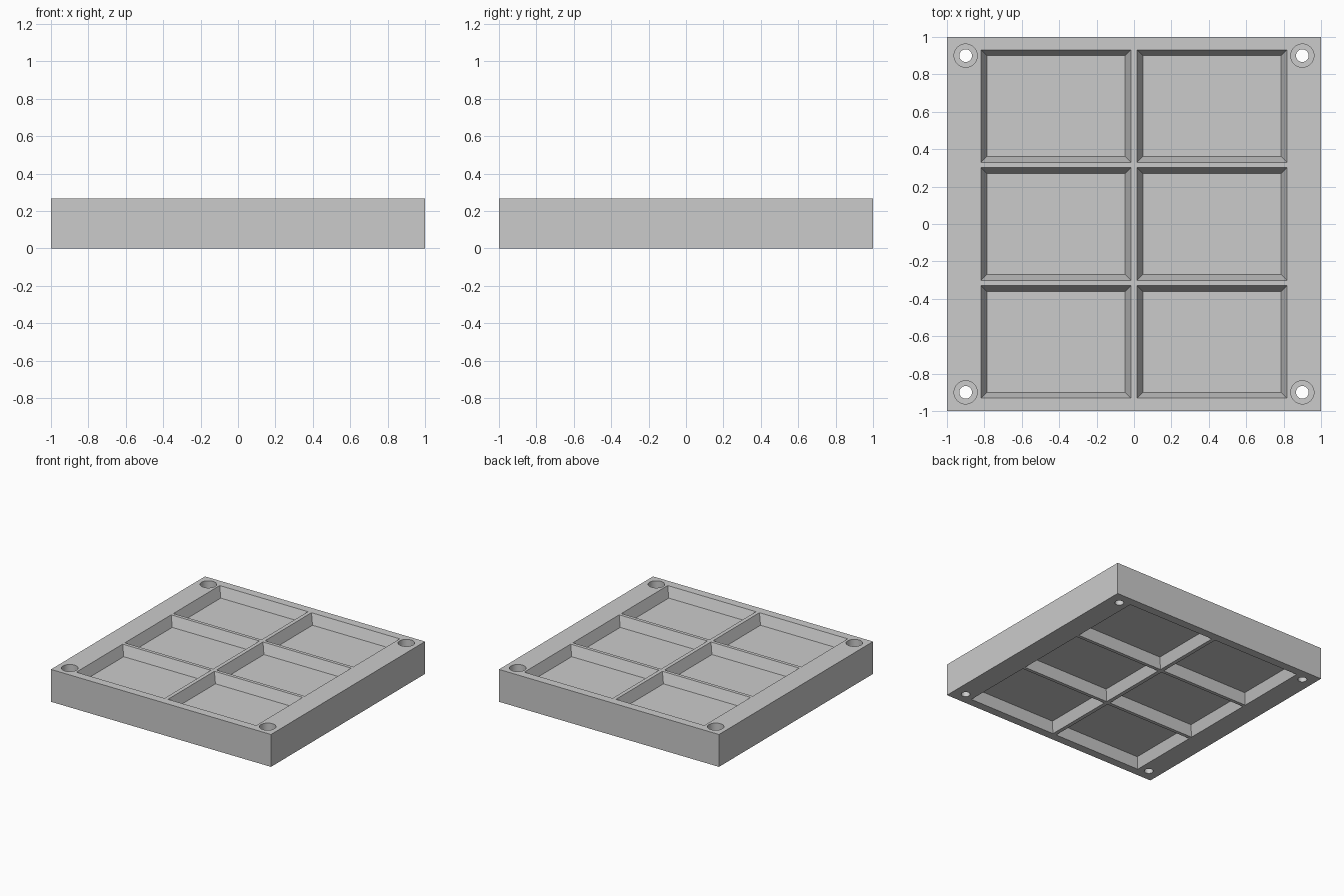
import bpy, bmesh, math
from mathutils import Matrix

if "Cube" in bpy.data.objects:
    bpy.data.objects.remove(bpy.data.objects["Cube"], do_unlink=True)

HEIGHT = 0.266
POCKET_X, POCKET_Y, DEPTH, TAPER = 0.802, 0.602, 0.083, 0.031
EXTRA = 0.05          # how far cutters reach past the surface
HOLE_R, BORE_R, BORE_DEPTH = 0.034, 0.062, 0.1

grey = bpy.data.materials.new("plain grey")
grey.use_nodes = True
grey.diffuse_color = (0.6, 0.6, 0.6, 1)
grey.node_tree.nodes["Principled BSDF"].inputs["Base Color"].default_value = grey.diffuse_color


def make_object(name, bm):
    bmesh.ops.recalc_face_normals(bm, faces=bm.faces)
    mesh = bpy.data.meshes.new(name)
    bm.to_mesh(mesh)
    bm.free()
    mesh.materials.append(grey)
    obj = bpy.data.objects.new(name, mesh)
    bpy.context.collection.objects.link(obj)
    return obj


def add_loft(bm, rings):
    """Join rings of points into a closed solid."""
    loops = [[bm.verts.new(p) for p in ring] for ring in rings]
    n = len(loops[0])
    for a, b in zip(loops, loops[1:]):
        for i in range(n):
            j = (i + 1) % n
            bm.faces.new((a[i], a[j], b[j], b[i]))
    bm.faces.new(loops[0])
    bm.faces.new(loops[-1])


def rect(cx, cy, w, d, z):
    return [(cx + sx * w / 2, cy + sy * d / 2, z)
            for sx, sy in ((-1, -1), (1, -1), (1, 1), (-1, 1))]


def circle(cx, cy, r, z, n=40):
    return [(cx + r * math.cos(math.tau * i / n), cy + r * math.sin(math.tau * i / n), z)
            for i in range(n)]


# Square slab
bm = bmesh.new()
bmesh.ops.create_cube(bm, size=1, matrix=Matrix.Translation((0, 0, HEIGHT / 2))
                      @ Matrix.Diagonal((2, 2, HEIGHT, 1)))
panel = make_object("panel", bm)

# Tapered pockets, three by two, on the top and on the underside
bm = bmesh.new()
flare = 2 * TAPER * EXTRA / DEPTH
for cx in (-0.417, 0.417):
    for cy in (-0.63, 0, 0.63):
        for surface, out in ((HEIGHT, 1), (0, -1)):
            add_loft(bm, [
                rect(cx, cy, POCKET_X + flare, POCKET_Y + flare, surface + out * EXTRA),
                rect(cx, cy, POCKET_X - 2 * TAPER, POCKET_Y - 2 * TAPER, surface - out * DEPTH)])
# Neighbouring flared cutters overlap only outside the slab
pocket_cutter = make_object("pocket_cutter", bm)

# Counterbored screw holes in the corners
bm = bmesh.new()
for cx in (-0.9, 0.9):
    for cy in (-0.9, 0.9):
        add_loft(bm, [circle(cx, cy, r, z) for r, z in (
            (HOLE_R, -EXTRA), (HOLE_R, HEIGHT - BORE_DEPTH),
            (BORE_R, HEIGHT - BORE_DEPTH), (BORE_R, HEIGHT + EXTRA))])
hole_cutter = make_object("hole_cutter", bm)

bpy.context.view_layer.objects.active = panel
for cutter in (pocket_cutter, hole_cutter):
    cutter.hide_render = True
    cut = panel.modifiers.new(cutter.name, "BOOLEAN")
    cut.operation, cut.solver, cut.object = "DIFFERENCE", "EXACT", cutter
    cut.use_self = True
    bpy.ops.object.modifier_apply(modifier=cut.name)
    bpy.data.objects.remove(cutter, do_unlink=True)

# Smooth hole walls, sharp edges elsewhere
bpy.ops.object.select_all(action="DESELECT")
panel.select_set(True)
bpy.ops.object.shade_smooth_by_angle(angle=math.radians(30))
